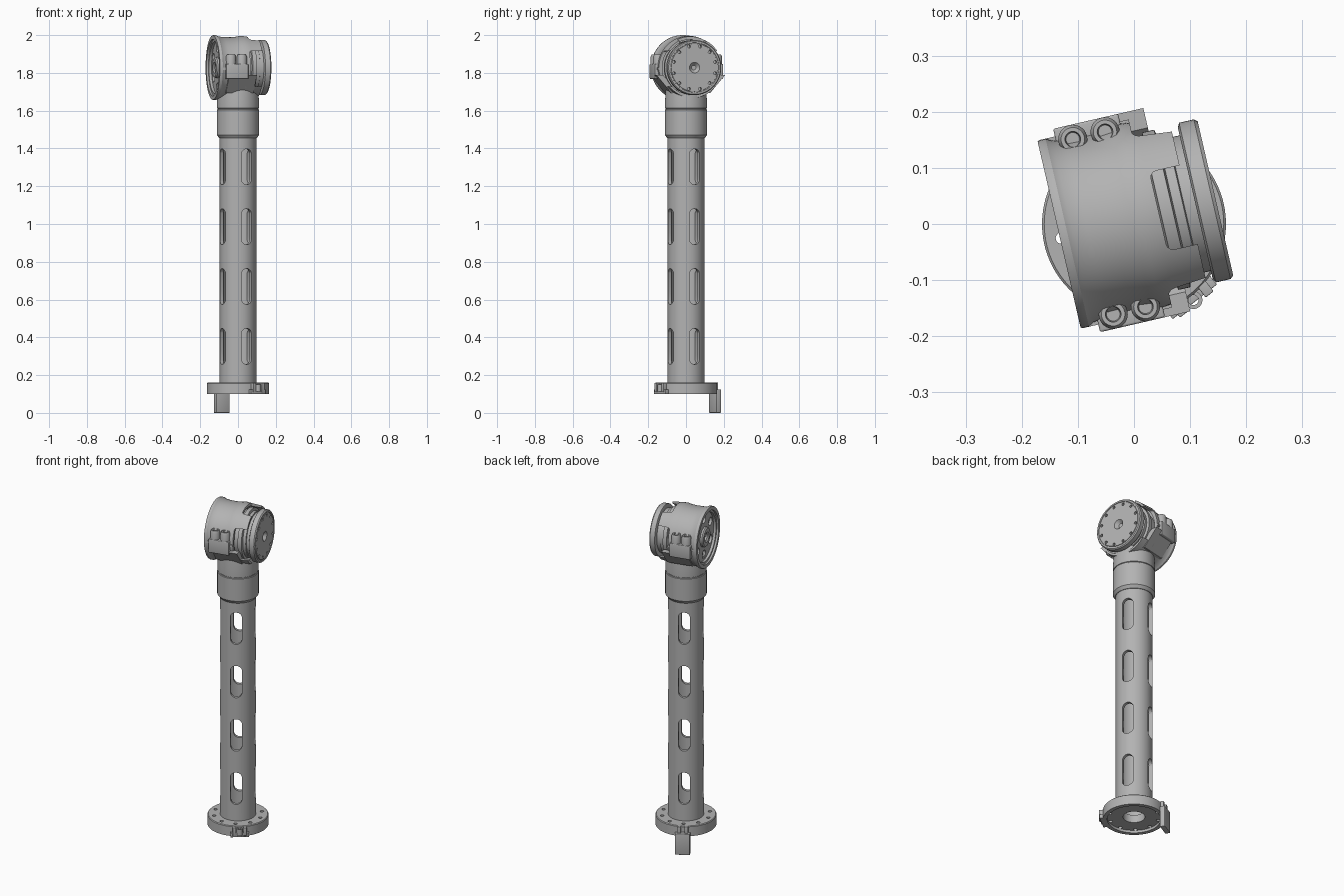
import bpy, bmesh
from math import cos, sin, pi, radians
from mathutils import Matrix, Vector

cube = bpy.data.objects.get("Cube")
if cube:
    bpy.data.objects.remove(cube)

grey = bpy.data.materials.new("machined_grey")
grey.use_nodes = True
grey.diffuse_color = (0.45, 0.45, 0.45, 1)
grey.node_tree.nodes["Principled BSDF"].inputs["Base Color"].default_value = grey.diffuse_color

T = Matrix.Translation
HEAD = T((0, 0.012, 1.828)) @ Matrix.Rotation(radians(13), 4, 'Z')
AXIS = HEAD @ Matrix.Rotation(pi / 2, 4, 'Y')      # lathe axis along the joint


def finish(name, bm, matrix=Matrix()):
    bmesh.ops.recalc_face_normals(bm, faces=bm.faces)
    bm.transform(matrix)
    mesh = bpy.data.meshes.new(name)
    bm.to_mesh(mesh)
    bm.free()
    mesh.materials.append(grey)
    obj = bpy.data.objects.new(name, mesh)
    bpy.context.collection.objects.link(obj)
    return obj


def lathe(name, profile, matrix=Matrix(), closed=False, segs=72):
    """Revolve (radius, height) points around z."""
    bm = bmesh.new()
    rings = [[bm.verts.new((r * cos(2 * pi * i / segs), r * sin(2 * pi * i / segs), h))
              for i in range(segs)] for r, h in profile]
    pairs = list(zip(rings, rings[1:]))
    if closed:
        pairs.append((rings[-1], rings[0]))
    for a, b in pairs:
        for i in range(segs):
            j = (i + 1) % segs
            bm.faces.new((a[i], a[j], b[j], b[i]))
    bmesh.ops.remove_doubles(bm, verts=bm.verts, dist=1e-5)
    return finish(name, bm, matrix)


def add_rod(bm, radius, depth, matrix, segs=20):
    return bmesh.ops.create_cone(bm, cap_ends=True, segments=segs, radius1=radius,
                                 radius2=radius, depth=depth, matrix=matrix)["verts"]


def add_box(bm, lo, hi, matrix=Matrix()):
    lo, hi = Vector(lo), Vector(hi)
    place = matrix @ T((lo + hi) / 2) @ Matrix.Diagonal((*(hi - lo), 1))
    bmesh.ops.create_cube(bm, size=1, matrix=place)


def box(name, lo, hi, matrix=Matrix(), bevel=0.0):
    bm = bmesh.new()
    add_box(bm, lo, hi)
    if bevel:
        bmesh.ops.bevel(bm, geom=bm.edges[:], offset=bevel, segments=3,
                        affect='EDGES', profile=0.5)
    return finish(name, bm, matrix)


def cut(obj, cutter):
    mod = obj.modifiers.new("cut", 'BOOLEAN')
    mod.operation, mod.solver, mod.object = 'DIFFERENCE', 'EXACT', cutter
    bpy.context.view_layer.objects.active = obj
    bpy.ops.object.modifier_apply(modifier=mod.name)
    bpy.data.objects.remove(cutter)


def hole_ring(count, ring, radius, depth, z, matrix=Matrix(), start=0.0):
    bm = bmesh.new()
    for i in range(count):
        a = start + 2 * pi * i / count
        add_rod(bm, radius, depth, T((ring * cos(a), ring * sin(a), z)))
    return finish("hole_cutter", bm, matrix)


# Base flange with bolt holes and a recessed underside
flange = lathe("base_flange", [(0.058, 0.115), (0.058, 0.16), (0.16, 0.16), (0.164, 0.156),
                               (0.164, 0.1), (0.142, 0.1), (0.142, 0.115)], closed=True)
cut(flange, hole_ring(10, 0.132, 0.01, 0.2, 0.16, start=radians(11)))

# Slotted tube
tube = lathe("slotted_tube", [(0.097, 0.15), (0.097, 1.5), (0.078, 1.5), (0.078, 0.15)], closed=True)
bm = bmesh.new()
for k in range(4):
    turn = Matrix.Rotation(radians(29 + 90 * k), 4, 'Z')
    for row in range(4):
        verts = add_rod(bm, 0.031, 0.1, Matrix.Rotation(pi / 2, 4, 'Y'), 24)
        for v in verts:                                 # stretch the round hole into a slot
            v.co.z += 0.064 if v.co.z > 0 else -0.064
        bmesh.ops.transform(bm, verts=verts, matrix=turn @ T((0.1, 0, 0.352 + 0.317 * row)))
cut(tube, finish("slot_cutter", bm))

# Collar and neck
lathe("tube_collar", [(0.08, 1.455), (0.1, 1.455), (0.112, 1.472), (0.112, 1.604),
                      (0.109, 1.606), (0.109, 1.61), (0.08, 1.61)], closed=True)
lathe("head_neck", [(0, 1.6), (0.107, 1.6), (0.107, 1.611), (0.111, 1.613), (0.111, 1.65),
                    (0.107, 1.71), (0, 1.71)])

# Head jacket: waisted shell with windows on its open end
jacket = lathe("head_jacket", [(0.150, -0.137), (0.170, -0.137), (0.172, -0.133), (0.172, -0.122),
                               (0.166, -0.112), (0.162, -0.085), (0.161, -0.04), (0.164, -0.005),
                               (0.168, 0.012), (0.165, 0.04), (0.160, 0.1), (0.148, 0.1),
                               (0.148, -0.11), (0.150, -0.115)], AXIS, closed=True, segs=96)
cut(jacket, box("window_cutter", (0.045, -0.072, 0.05), (0.25, 0.072, 0.3), HEAD, 0.012))
for side in (-1, 1):
    y0, y1 = sorted((side * 0.05, side * 0.3))
    cut(jacket, box("window_cutter", (0.03, y0, -0.1), (0.25, y1, 0.088), HEAD, 0.012))

# Rotating drum with output disc
drum = lathe("joint_drum", [(0, -0.112), (0.149, -0.112), (0.149, 0.0), (0.13, 0.0), (0.13, 0.045),
                            (0.144, 0.048), (0.144, 0.07), (0.13, 0.073), (0.13, 0.09),
                            (0.124, 0.092), (0.124, 0.116), (0, 0.116)], AXIS)
disc = lathe("output_disc", [(0, 0.112), (0.138, 0.112), (0.146, 0.116), (0.146, 0.143),
                             (0.141, 0.149), (0.132, 0.149), (0.131, 0.146), (0.128, 0.146),
                             (0.127, 0.149), (0.028, 0.149), (0.012, 0.13), (0, 0.13)], AXIS)
cut(disc, hole_ring(12, 0.116, 0.008, 0.04, 0.149, AXIS, radians(15)))
cut(drum, hole_ring(6, 0.105, 0.024, 0.03, -0.112, AXIS))
lathe("rear_hub", [(0.02, -0.113), (0.02, -0.122), (0.03, -0.129), (0.05, -0.129),
                   (0.056, -0.122), (0.056, -0.111), (0.02, -0.111)], AXIS, closed=True)
lathe("rear_rim_ring", [(0.138, -0.111), (0.138, -0.126), (0.151, -0.126), (0.151, -0.111)],
      AXIS, closed=True)

# Clamp pads with vertical screw bosses on both sides of the head
for side, label in ((-1, "front"), (1, "back")):
    y0, y1 = sorted((side * 0.15, side * 0.186))
    pad = box(label + "_clamp_pad", (-0.105, y0, -0.06), (0.014, y1, 0.02), HEAD, 0.004)
    # Sloped web that blends the pad into the neck
    bm = bmesh.new()
    add_box(bm, (-0.09, y0, -0.135), (0.06, y1, -0.04))
    for v in bm.verts:
        if v.co.z < -0.1:
            v.co.y = side * (0.06 if abs(v.co.y) < 0.16 else 0.105)
    finish(label + "_neck_web", bm, HEAD)
    for n, u in enumerate((-0.075, -0.016)):
        place = HEAD @ T((u, side * 0.16, 0))
        lathe(f"{label}_screw_boss_{n + 1}", [(0, 0.0), (0.026, 0.0), (0.026, 0.058), (0.021, 0.07),
                                              (0.014, 0.07), (0.012, 0.05), (0, 0.05)], place, segs=28)

# Thin split line lip around the jacket sides
for side, label in ((-1, "front"), (1, "back")):
    y0, y1 = sorted((side * 0.15, side * 0.172))
    box(label + "_split_lip", (-0.13, y0, -0.012), (0.03, y1, 0.0), HEAD)

# Rear tab hanging below the flange
tab = Matrix.Rotation(radians(119), 4, 'Z')
box("rear_tab", (0.162, -0.041, 0), (0.19, 0.041, 0.125), tab, 0.003)
for s in (-1, 1):
    y0, y1 = sorted((s * 0.01, s * 0.03))
    box("rear_tab_prong", (0.15, y0, 0.11), (0.178, y1, 0.162), tab, 0.002)

# Front latch: base plate, two lugs and a pierced eye
latch = Matrix.Rotation(radians(-52), 4, 'Z')
box("latch_plate", (0.155, -0.05, 0.1), (0.176, 0.05, 0.125), latch, 0.002)
for s in (-1, 1):
    y0, y1 = sorted((s * 0.02, s * 0.038))
    box("latch_lug", (0.15, y0, 0.11), (0.182, y1, 0.158), latch, 0.002)
lathe("latch_eye", [(0.009, 0.112), (0.016, 0.112), (0.016, 0.15), (0.009, 0.15)],
      latch @ T((0.172, 0, 0)), closed=True, segs=24)

# Smooth round surfaces, keep machined edges crisp
bpy.ops.object.select_all(action='DESELECT')
for obj in bpy.context.scene.objects:
    if obj.type == 'MESH' and grey.name in obj.data.materials:
        obj.select_set(True)
        bpy.context.view_layer.objects.active = obj
bpy.ops.object.shade_smooth_by_angle(angle=radians(30))
